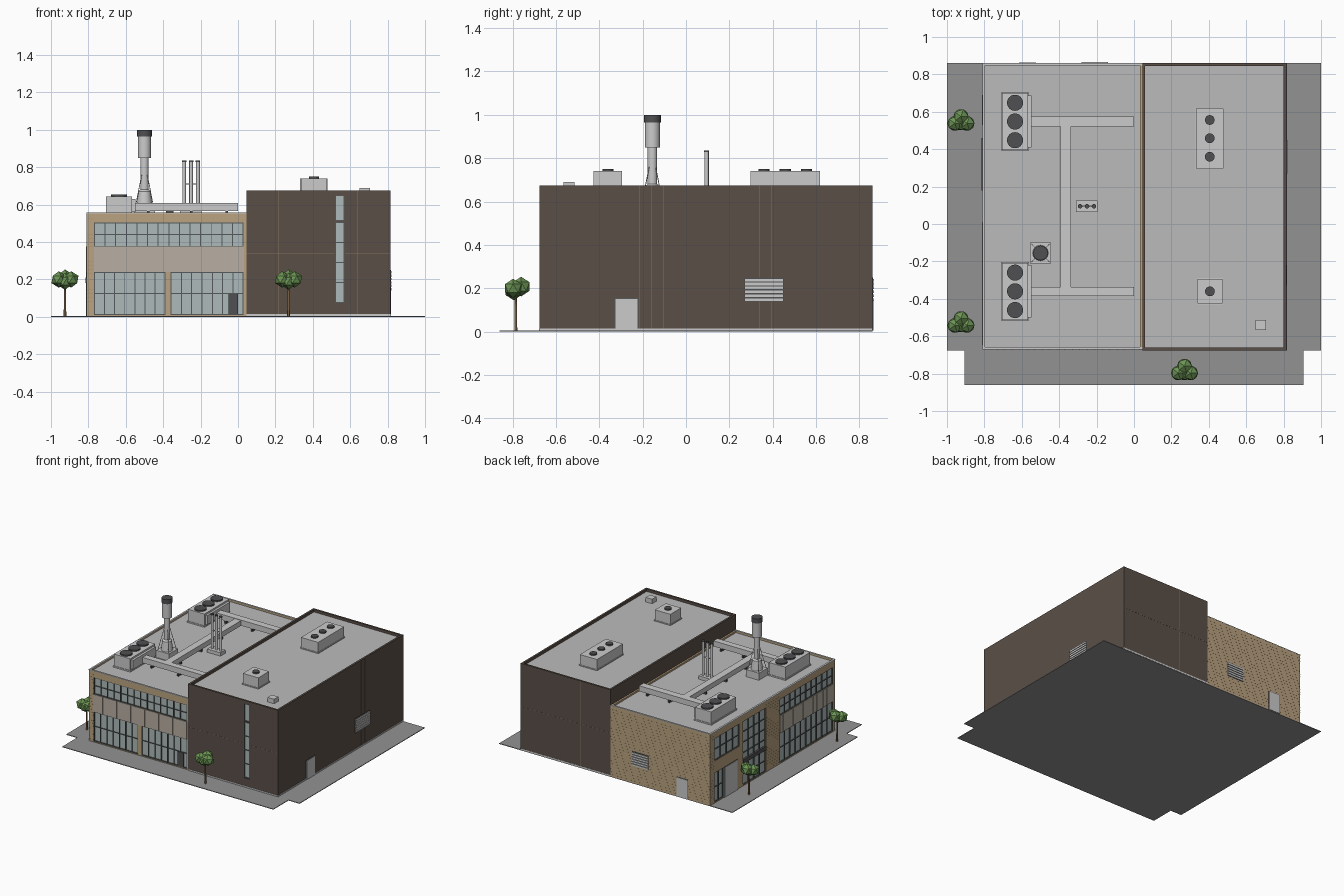
import bpy, bmesh, math
from mathutils import Vector, Matrix

if "Cube" in bpy.data.objects:
    bpy.data.objects.remove(bpy.data.objects["Cube"])


def mat(name, c):
    m = bpy.data.materials.new(name)
    m.diffuse_color = (*c, 1)
    m.use_nodes = True
    m.node_tree.nodes["Principled BSDF"].inputs["Base Color"].default_value = m.diffuse_color
    return m


TAN = mat("tan_brick", (0.50, 0.37, 0.22))
COURSE = mat("brick_joint", (0.40, 0.29, 0.17))
BROWN = mat("brown_panel", (0.105, 0.078, 0.064))
JOINT = mat("panel_joint", (0.24, 0.18, 0.12))
GLASS = mat("glass", (0.42, 0.49, 0.49))
FRAME = mat("frame", (0.09, 0.10, 0.10))
SPANDREL = mat("spandrel", (0.48, 0.43, 0.37))
METAL = mat("metal", (0.55, 0.56, 0.57))
DARK = mat("dark_metal", (0.08, 0.08, 0.085))
ROOF = mat("roof", (0.5, 0.5, 0.5))
PAVE = mat("paving", (0.29, 0.29, 0.29))
LEAF = mat("leaf", (0.15, 0.30, 0.09))
BARK = mat("bark", (0.20, 0.12, 0.06))


def finish(name, bm, m):
    me = bpy.data.meshes.new(name)
    bm.to_mesh(me)
    bm.free()
    ob = bpy.data.objects.new(name, me)
    bpy.context.collection.objects.link(ob)
    if m:
        me.materials.append(m)
    return ob


def boxes(name, lst, m):
    """One object from boxes (x0, x1, y0, y1, z0, z1)."""
    bm = bmesh.new()
    for x0, x1, y0, y1, z0, z1 in lst:
        t = Matrix.Translation(((x0 + x1) / 2, (y0 + y1) / 2, (z0 + z1) / 2))
        s = Matrix.Diagonal((abs(x1 - x0), abs(y1 - y0), abs(z1 - z0), 1))
        bmesh.ops.create_cube(bm, size=1, matrix=t @ s)
    return finish(name, bm, m)


def cones(name, lst, m, seg=24):
    """One object from round sections (x, y, z0, z1, r0, r1)."""
    bm = bmesh.new()
    for x, y, z0, z1, r0, r1 in lst:
        bmesh.ops.create_cone(bm, cap_ends=True, segments=seg, radius1=r0, radius2=r1, depth=z1 - z0,
                              matrix=Matrix.Translation((x, y, (z0 + z1) / 2)))
    for f in bm.faces:
        f.smooth = len(f.verts) == 4
    for e in bm.edges:
        e.smooth = all(f.smooth for f in e.link_faces)
    return finish(name, bm, m)


# Wall planes: axis, position, inward direction
FACES = {"front": ("y", -0.67, 1), "left": ("x", -0.81, 1), "back": ("y", 0.86, -1),
         "front_r": ("y", -0.675, 1), "right": ("x", 0.815, -1)}


def on(face, u0, u1, z0, z1, d0, d1):
    """Box on a wall, between depths d0 and d1 (positive goes inward)."""
    ax, p, s = FACES[face]
    a, b = sorted((p + s * d0, p + s * d1))
    return (u0, u1, a, b, z0, z1) if ax == "y" else (a, b, u0, u1, z0, z1)


def carve(ob, cuts):
    c = boxes("cutter", cuts, None)
    c.hide_render = True
    md = ob.modifiers.new("openings", "BOOLEAN")
    md.operation, md.solver, md.object = "DIFFERENCE", "EXACT", c
    bpy.context.view_layer.objects.active = ob
    bpy.ops.object.modifier_apply(modifier="openings")
    bpy.data.objects.remove(c)


def window(name, face, u0, u1, z0, z1, cols, rows):
    boxes(name + "_glass", [on(face, u0, u1, z0, z1, 0.009, 0.013)], GLASS)
    w = 0.0025
    bars = []
    for i in range(cols + 1):
        u = u0 + w + (u1 - u0 - 2 * w) * i / cols
        bars.append(on(face, u - w, u + w, z0, z1, 0.002, 0.010))
    for j in range(rows + 1):
        z = z0 + w + (z1 - z0 - 2 * w) * j / rows
        bars.append(on(face, u0, u1, z - w, z + w, 0.003, 0.010))
    boxes(name + "_frame", bars, FRAME)


# Paving, with a narrower strip in front
boxes("paving", [(-1, 1, -0.675, 0.86, 0, 0.005), (-0.905, 0.905, -0.86, -0.675, 0, 0.005)], PAVE)

# Window list: name, wall, u0, u1, z0, z1, columns, rows
tan_windows = [
    ("front_upper", "front", -0.77, 0.03, 0.375, 0.505, 14, 2),
    ("front_lower_left", "front", -0.77, -0.387, 0.01, 0.24, 7, 2),
    ("front_lower_right", "front", -0.36, 0.03, 0.01, 0.24, 7, 2),
    ("side_upper", "left", -0.645, 0.01, 0.375, 0.505, 10, 2),
    ("side_lower", "left", -0.645, 0.01, 0.01, 0.24, 10, 2),
    ("entry_tall", "left", 0.18, 0.46, 0.01, 0.505, 4, 6),
    ("side_rear_upper", "left", 0.50, 0.81, 0.33, 0.505, 4, 2),
    ("side_rear_lower", "left", 0.70, 0.81, 0.01, 0.24, 2, 2)]
brown_windows = [("stair_slot_low", "front_r", 0.52, 0.57, 0.075, 0.508, 1, 4),
                 ("stair_slot_high", "front_r", 0.52, 0.57, 0.513, 0.65, 1, 1)]

# Tan wing, roof recess and openings cut in
tan = boxes("tan_wing", [(-0.81, 0.045, -0.67, 0.86, 0.004, 0.555)], TAN)
carve(tan, [on(*w[1:6], -0.02, 0.013) for w in tan_windows]
      + [(-0.797, 0.032, -0.657, 0.847, 0.538, 0.6)])
brown = boxes("brown_wing", [(0.045, 0.815, -0.675, 0.86, 0.004, 0.675)], BROWN)
carve(brown, [on(*w[1:6], -0.02, 0.013) for w in brown_windows]
      + [(0.06, 0.8, -0.66, 0.845, 0.65, 0.7)])
for w in tan_windows + brown_windows:
    window(*w)
boxes("tan_wing_roof", [(-0.797, 0.032, -0.657, 0.847, 0.534, 0.542)], ROOF)
boxes("brown_wing_roof", [(0.06, 0.8, -0.66, 0.845, 0.645, 0.655)], ROOF)
boxes("tan_wing_coping", [(-0.811, -0.797, -0.671, 0.861, 0.553, 0.558), (-0.797, 0.045, -0.671, -0.657, 0.553, 0.558),
                          (-0.797, 0.045, 0.847, 0.861, 0.553, 0.558)], METAL)

# Brick courses on the plain tan areas
courses = []
for i in range(1, 26):
    z = 0.021 * i
    for face, a, b in (("front", -0.81, -0.772), ("back", -0.81, 0.045), ("left", 0.015, 0.175), ("left", 0.815, 0.86)):
        courses.append(on(face, a, b, z - 0.0008, z + 0.0008, -0.0006, 0.001))
boxes("brick_courses", courses, COURSE)

# Ribbed spandrels between glazing bands
for face, a, b in (("front", -0.77, 0.03), ("left", -0.645, 0.01)):
    boxes(face + "_spandrel", [on(face, a, b, 0.24, 0.375, -0.002, 0.006)], SPANDREL)
    n = round((b - a) / 0.04)
    boxes(face + "_spandrel_ribs", [on(face, a + (b - a) * i / n - 0.0012, a + (b - a) * i / n + 0.0012, 0.24, 0.375,
                                       -0.004, 0) for i in range(n + 1)], SPANDREL)

# Brown panel joints and plinth
t = 0.001
js = [on("front_r", x - t, x + t, 0.01, 0.675, -t, t) for x in (0.215, 0.64)]
js += [on("back", x - t, x + t, 0.01, 0.675, -t, t) for x in (0.3, 0.56)]
js += [on("right", y - t, y + t, 0.01, 0.675, -t, t) for y in (-0.215, -0.16, -0.105, 0.34, 0.395)]
js += [on("front_r", 0.045, 0.515, 0.34 - t, 0.34 + t, -t, t), on("front_r", 0.575, 0.815, 0.34 - t, 0.34 + t, -t, t)]
js += [on("back", 0.045, 0.815, 0.34 - t, 0.34 + t, -t, t)]
boxes("panel_joints", js, JOINT)
boxes("plinth", [(0.045, 0.817, -0.677, 0.861, 0.004, 0.015)], METAL)

# Doors
boxes("front_door", [on("front", -0.05, 0.0, 0.01, 0.125, 0.0, 0.01)], DARK)
for name, face, a, b, h in (("right_door", "right", -0.33, -0.22, 0.155), ("back_door", "back", -0.62, -0.52, 0.155),
                            ("loading_door", "left", 0.53, 0.69, 0.24)):
    boxes(name + "_frame", [on(face, a, b, 0.005, h, -0.002, 0.004)], FRAME)
    boxes(name, [on(face, a + 0.004, b - 0.004, 0.005, h - 0.004, -0.004, 0.004)], METAL)

# Louvres
for face, a, b in (("right", 0.27, 0.45), ("back", -0.28, -0.14)):
    boxes(face + "_louvre_back", [on(face, a, b, 0.14, 0.25, -0.002, 0.004)], DARK)
    boxes(face + "_louvre_slats", [on(face, a, b, 0.142 + 0.018 * i, 0.154 + 0.018 * i, -0.007, 0) for i in range(6)], METAL)

# Entrance canopy
boxes("entry_canopy", [on("left", 0.18, 0.46, 0.18, 0.21, -0.006, 0.012)], DARK)


# Rooftop air units
def air_unit(name, x0, x1, y0, y1, z0, z1, fans, r):
    boxes(name, [(x0, x1, y0, y1, z0, z1)], METAL)
    boxes(name + "_rim", [(x0 - 0.004, x1 + 0.004, y0 - 0.004, y1 + 0.004, z0, z0 + 0.012)], METAL)
    xc = (x0 + x1) / 2
    cones(name + "_fans", [(xc, y, z1, z1 + 0.01, r, r) for y in fans], DARK)


for k, yc in (("rear", 0.548), ("front", -0.36)):
    air_unit(k + "_air_unit", -0.706, -0.566, yc - 0.152, yc + 0.152, 0.54, 0.643, (yc - 0.1, yc, yc + 0.1), 0.043)
    boxes(k + "_unit_plenum", [(-0.566, -0.549, yc - 0.14, yc + 0.14, 0.56, 0.63)], METAL)
air_unit("long_roof_unit", 0.332, 0.478, 0.298, 0.617, 0.65, 0.74, (0.36, 0.458, 0.556), 0.026)
air_unit("small_roof_unit", 0.34, 0.472, -0.426, -0.294, 0.65, 0.74, (-0.36,), 0.026)
boxes("roof_hatch", [(0.65, 0.706, -0.566, -0.514, 0.65, 0.69)], METAL)

# Ducts on short stands
boxes("ducts", [(-0.55, 0, 0.52, 0.575, 0.567, 0.61), (-0.55, 0, -0.385, -0.336, 0.567, 0.61),
                (-0.392, -0.337, -0.36, 0.53, 0.567, 0.607)], METAL)
stands = [(x - 0.006, x + 0.006, y - 0.02, y + 0.02, 0.54, 0.568) for x in (-0.48, -0.25, -0.06) for y in (0.547, -0.36)]
stands += [(-0.385, -0.345, y - 0.006, y + 0.006, 0.54, 0.568) for y in (-0.2, 0.05, 0.3)]
boxes("duct_stands", stands, DARK)

# Exhaust stack
cx, cy = -0.5, -0.155
boxes("stack_base", [(cx - 0.055, cx + 0.055, cy - 0.055, cy + 0.055, 0.54, 0.597)], METAL)
cones("stack", [(cx, cy, 0.595, 0.67, 0.042, 0.034), (cx, cy, 0.67, 0.68, 0.034, 0.023), (cx, cy, 0.675, 0.855, 0.022, 0.022),
                (cx, cy, 0.85, 0.966, 0.035, 0.035)], METAL)
cones("stack_cap", [(cx, cy, 0.965, 1.0, 0.039, 0.039)], DARK)
bm = bmesh.new()
for sx in (-1, 1):
    for sy in (-1, 1):
        a, b = Vector((cx + sx * 0.047, cy + sy * 0.047, 0.595)), Vector((cx + sx * 0.015, cy + sy * 0.015, 0.76))
        d = b - a
        bmesh.ops.create_cone(bm, cap_ends=True, segments=6, radius1=0.002, radius2=0.002, depth=d.length,
                              matrix=Matrix.Translation((a + b) / 2) @ d.to_track_quat("Z", "Y").to_matrix().to_4x4())
finish("stack_struts", bm, METAL)

# Vent pipes
boxes("pipe_base", [(-0.31, -0.196, 0.065, 0.125, 0.54, 0.568)], METAL)
px = (-0.288, -0.251, -0.214)
cones("vent_pipes", [(x, 0.095, 0.565, 0.83, 0.01, 0.01) for x in px], METAL, 12)
cones("pipe_caps", [(x, 0.095, 0.828, 0.836, 0.012, 0.012) for x in px], DARK, 12)
boxes("pipe_bracket", [(-0.295, -0.207, 0.092, 0.098, 0.707, 0.713)], METAL)

# Low-poly trees
for n, (x, y) in enumerate(((-0.925, 0.55), (-0.925, -0.53), (0.27, -0.785))):
    cones(f"tree_trunk_{n}", [(x, y, 0.004, 0.19, 0.007, 0.005)], BARK, 8)
    bm = bmesh.new()
    for dx, dy, z, r in ((-0.033, -0.012, 0.2, 0.044), (0.033, -0.012, 0.2, 0.044), (0, 0.025, 0.208, 0.045), (0, -0.01, 0.19, 0.045)):
        bmesh.ops.create_icosphere(bm, subdivisions=1, radius=r, matrix=Matrix.Translation((x + dx, y + dy, z)))
    finish(f"tree_crown_{n}", bm, LEAF)
